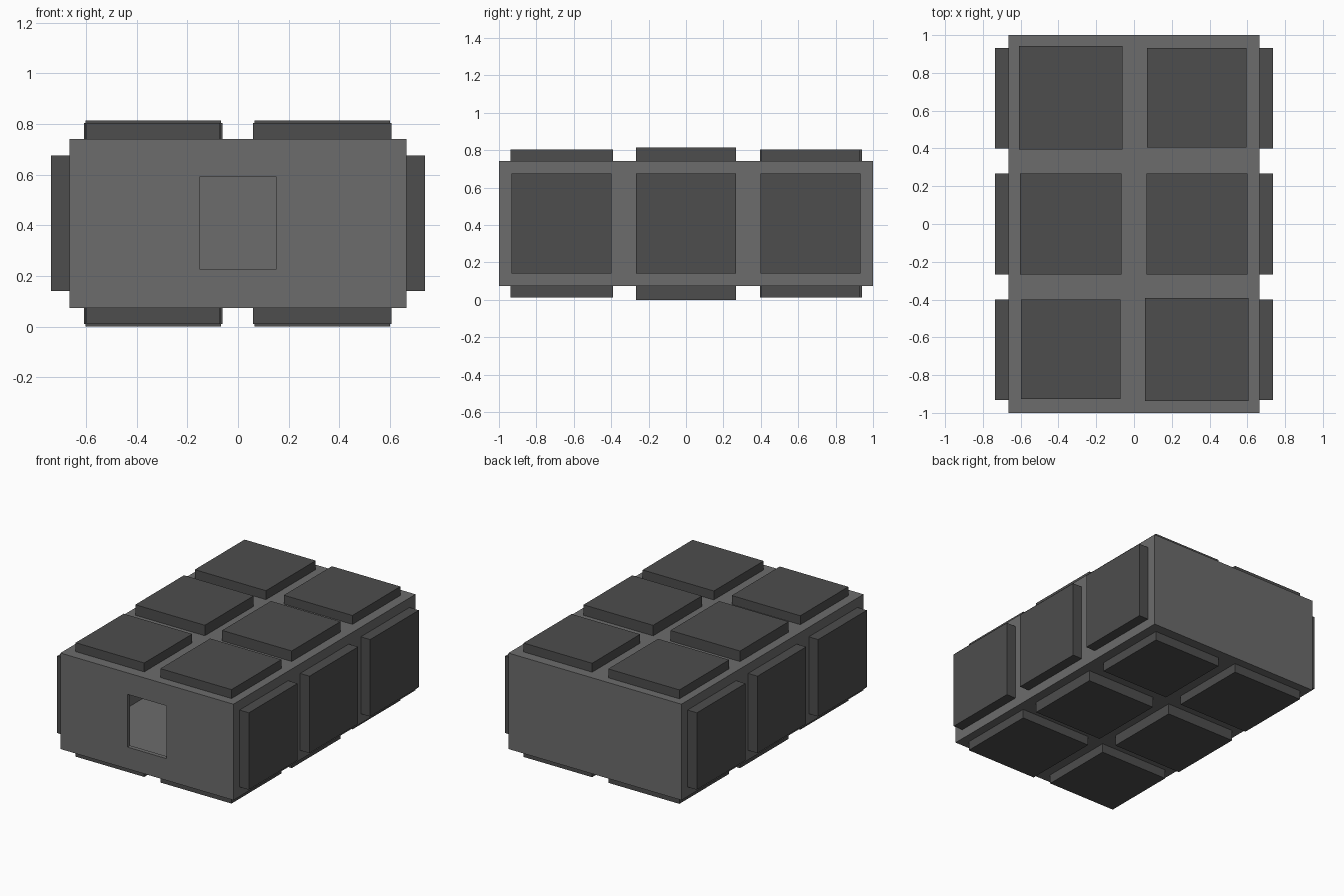
import bpy

if "Cube" in bpy.data.objects:
    bpy.data.objects.remove(bpy.data.objects["Cube"])

def grey(name, v):
    m = bpy.data.materials.new(name)
    m.diffuse_color = (v, v, v, 1)
    m.use_nodes = True
    m.node_tree.nodes["Principled BSDF"].inputs["Base Color"].default_value = m.diffuse_color
    return m

BODY = grey("body_grey", 0.15)
PANEL = grey("panel_grey", 0.075)

def box(name, x, y, z, mat):
    """Box from (min, max) ranges on each axis."""
    bpy.ops.mesh.primitive_cube_add(size=1, location=[sum(r) / 2 for r in (x, y, z)])
    ob = bpy.context.object
    ob.name = name
    ob.scale = [r[1] - r[0] for r in (x, y, z)]
    bpy.ops.object.transform_apply(location=True, rotation=False, scale=True)
    ob.data.materials.append(mat)
    return ob

# Hollow body with a window in the front wall
W, BOT, TOP, T = 0.665, 0.074, 0.741, 0.03
body = box("body", (-W, W), (-1, 1), (BOT, TOP), BODY)
cavity = box("cavity_cutter", (-W + T, W - T), (-1 + T, 1 - T), (BOT + T, TOP - T), BODY)
window = box("window_cutter", (-0.15, 0.15), (-1.1, -0.9), (0.225, 0.592), BODY)
for cutter in (cavity, window):
    mod = body.modifiers.new("cut", 'BOOLEAN')
    mod.operation = 'DIFFERENCE'
    mod.solver = 'EXACT'
    mod.object = cutter
    bpy.context.view_layer.objects.active = body
    bpy.ops.object.modifier_apply(modifier=mod.name)
    bpy.data.objects.remove(cutter)

# Top and bottom panels: (x centre, y centre, size, protrusion)
PADS = [(-0.335, 0.668, 0.547, 0.062), (0.333, 0.668, 0.527, 0.062),
        (-0.335, 0, 0.535, 0.073), (0.333, 0, 0.535, 0.073),
        (-0.335, -0.664, 0.527, 0.062), (0.333, -0.664, 0.547, 0.062)]
for i, (cx, cy, s, p) in enumerate(PADS):
    xr, yr = (cx - s / 2, cx + s / 2), (cy - s / 2, cy + s / 2)
    box(f"top_panel_{i}", xr, yr, (TOP, TOP + p), PANEL)
    box(f"bottom_panel_{i}", xr, yr, (BOT - p - 0.001, BOT), PANEL)

# Three panels on each long side
for side, xr in (("left", (-0.737, -W)), ("right", (W, 0.737))):
    for i, cy in enumerate((-0.666, 0, 0.666)):
        box(f"{side}_panel_{i}", xr, (cy - 0.267, cy + 0.267), (0.14, 0.675), PANEL)
